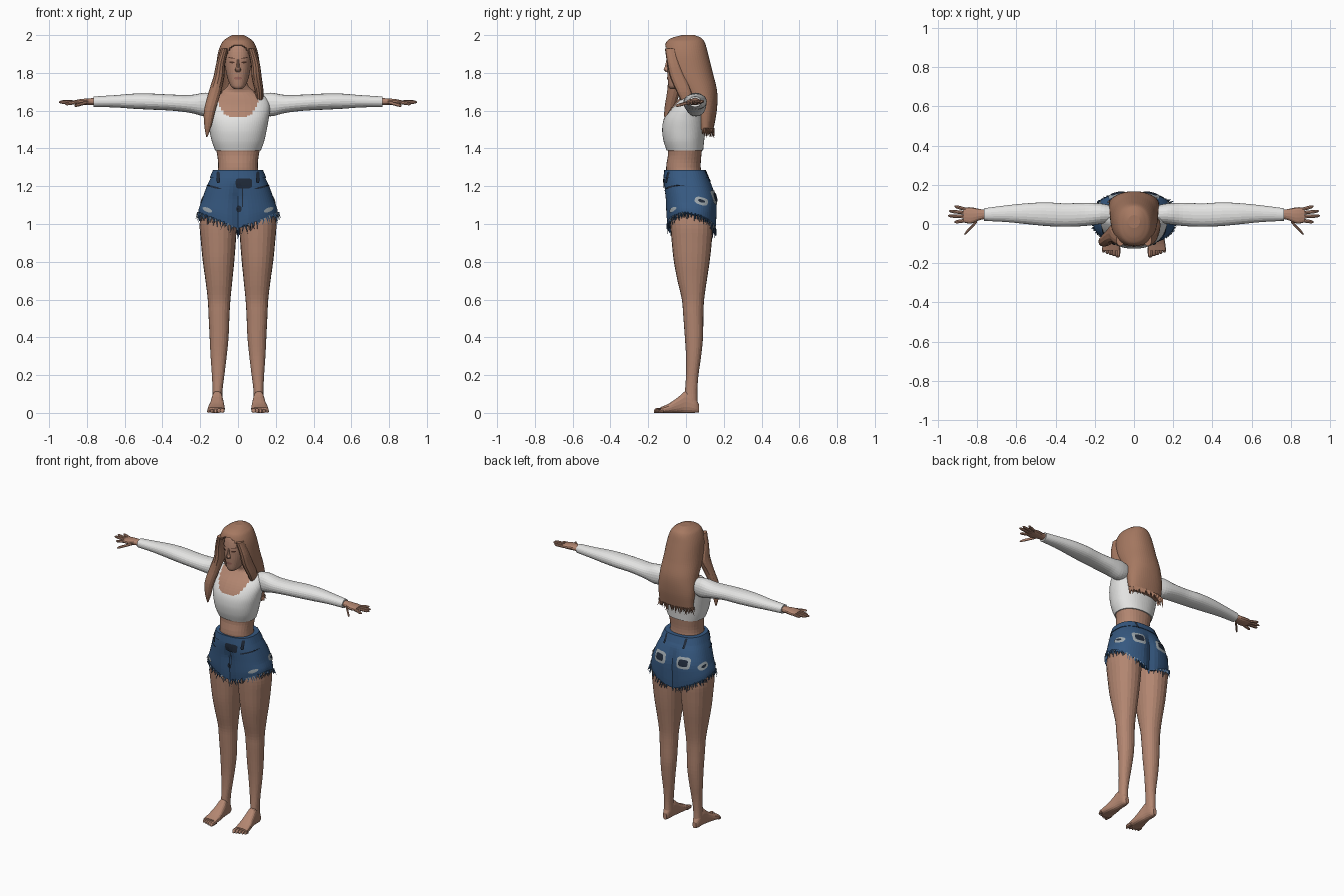
import bpy, bmesh, math, random
from mathutils import Vector
from mathutils.bvhtree import BVHTree

random.seed(4)
if "Cube" in bpy.data.objects:
    bpy.data.objects.remove(bpy.data.objects["Cube"])


def material(name, r, g, b):
    m = bpy.data.materials.new(name)
    m.use_nodes = True
    m.diffuse_color = (r, g, b, 1)
    bsdf = next(n for n in m.node_tree.nodes if n.type == "BSDF_PRINCIPLED")
    bsdf.inputs["Base Color"].default_value = (r, g, b, 1)
    bsdf.inputs["Roughness"].default_value = 0.8
    return m


SKIN = material("skin", .45, .24, .165)
HAIR = material("chestnut hair", .38, .19, .12)
WHITE = material("white cotton", .78, .78, .77)
DENIM = material("blue denim", .037, .1, .22)
NAVY = material("dark denim", .015, .025, .045)
PALE = material("frayed denim", .35, .4, .43)
BROWN = material("dark brown", .07, .03, .02)
LIPS = material("lip rose", .34, .14, .11)
made = []


def finish(name, bm, mat, mirror=False):
    mesh = bpy.data.meshes.new(name)
    bm.to_mesh(mesh)
    bm.free()
    mesh.materials.append(mat)
    ob = bpy.data.objects.new(name, mesh)
    bpy.context.scene.collection.objects.link(ob)
    if mirror:
        ob.modifiers.new("mirror", "MIRROR").use_mirror_merge = False
    made.append(ob)
    return ob


def smooth_rows(rows, steps):
    """Catmull-Rom interpolation between cross-section rows."""
    out = []
    for i in range(len(rows) - 1):
        p0, p1 = rows[max(i - 1, 0)], rows[i]
        p2, p3 = rows[i + 1], rows[min(i + 2, len(rows) - 1)]
        for k in range(steps):
            t = k / steps
            out.append([b + t * (c - a + t * (2*a - 5*b + 4*c - d + t * (3*b - a - 3*c + d))) / 2
                        for a, b, c, d in zip(p0, p1, p2, p3)])
    return out + [list(rows[-1])]


def loft(name, rows, mat, axis="z", n=24, power=2.2, steps=4, grow=0,
         warp=None, keep=None, mirror=False):
    """Skin rounded sections; a row is (position, low a, high a, low b, high b)."""
    bm = bmesh.new()
    rings = []
    for t, a0, a1, b0, b1 in smooth_rows(rows, steps):
        ring = []
        for i in range(n):
            c, s = math.cos(math.tau * i / n), math.sin(math.tau * i / n)
            a = (a0 + a1) / 2 + ((a1 - a0) / 2 + grow) * math.copysign(abs(c) ** (2 / power), c)
            b = (b0 + b1) / 2 + ((b1 - b0) / 2 + grow) * math.copysign(abs(s) ** (2 / power), s)
            co = Vector({"x": (t, a, b), "y": (a, t, b), "z": (a, b, t)}[axis])
            ring.append(bm.verts.new(warp(co) if warp else co))
        rings.append(ring)
    for r, q in zip(rings, rings[1:]):
        for i in range(n):
            j = (i + 1) % n
            bm.faces.new((r[i], r[j], q[j], q[i]))
    bm.faces.new(rings[0])
    bm.faces.new(rings[-1])
    bmesh.ops.recalc_face_normals(bm, faces=bm.faces)
    if keep:
        bad = [f for f in bm.faces if not keep(f.calc_center_median())]
        bmesh.ops.delete(bm, geom=bad, context="FACES")
    return finish(name, bm, mat, mirror)


def sym(rows):
    return [(z, -x, x, y0, y1) for z, x, y0, y1 in rows]


def decal(name, target, mat, u, v, w, h, face="front", power=2, tilt=0, mirror=False, lift=.004):
    """Thin plate wrapped onto the target surface."""
    me = target.data
    tree = BVHTree.FromPolygons([p.co for p in me.vertices], [p.vertices[:] for p in me.polygons])
    ray = Vector({"front": (0, 1, 0), "back": (0, -1, 0), "side": (-1, 0, 0)}[face])
    bm = bmesh.new()

    def put(a, b):
        p, q = u + a * math.cos(tilt) - b * math.sin(tilt), v + a * math.sin(tilt) + b * math.cos(tilt)
        start = Vector((0, p, q) if face == "side" else (p, 0, q)) - ray
        hit, nor, _, _ = tree.ray_cast(start, ray)
        if hit is None:
            hit, nor, _, _ = tree.find_nearest(start + ray)
        return bm.verts.new(hit + (nor if nor.dot(ray) < 0 else -nor) * lift)

    n, rings = 20, []
    for r in (.35, .7, 1):
        ring = []
        for i in range(n):
            c, s = math.cos(math.tau * i / n), math.sin(math.tau * i / n)
            k = r * (abs(c) ** power + abs(s) ** power) ** (-1 / power)
            ring.append(put(w * c * k, h * s * k))
        rings.append(ring)
    bm.faces.new(rings[0])
    for r, q in zip(rings, rings[1:]):
        for i in range(n):
            bm.faces.new((r[i], r[i - 1], q[i - 1], q[i]))
    bm.normal_update()
    bmesh.ops.reverse_faces(bm, faces=[f for f in bm.faces if f.normal.dot(ray) > 0])
    return finish(name, bm, mat, mirror)


def fringe(name, points, length, width, mat):
    """Loose hanging threads as slim pyramids."""
    bm = bmesh.new()
    for p in points:
        p = p + Vector((random.uniform(-width, width), 0, 0))
        base = [bm.verts.new(p + Vector((width * math.cos(a), width * math.sin(a), width)))
                for a in (0, math.tau / 3, -math.tau / 3)]
        sway = random.uniform(-.4, .4) * length
        tip = bm.verts.new(p + Vector((sway, sway / 2, -length * random.uniform(.4, 1))))
        for i in range(3):
            bm.faces.new((base[i - 1], base[i], tip))
    bmesh.ops.recalc_face_normals(bm, faces=bm.faces)
    return finish(name, bm, mat)


# Torso, neck and cropped top
torso = sym([(1.2, .12, -.1, .09), (1.3, .105, -.105, .078), (1.38, .113, -.095, .083),
             (1.44, .133, -.113, .09), (1.5, .146, -.12, .098), (1.56, .157, -.11, .103),
             (1.62, .163, -.075, .108), (1.67, .145, -.03, .1), (1.7, .09, -.012, .085),
             (1.74, .05, -.025, .06), (1.8, .05, -.03, .06)])
loft("torso", torso, SKIN, n=32)


def top_cloth(c):
    if c.y > .03:
        return c.z < 1.68
    return c.z < 1.565 + .12 * (abs(c.x) / .115) ** 4


loft("cropped_top", sym([(1.39, .115, -.097, .085)]) + torso[3:9], WHITE,
     n=72, steps=9, grow=.006, keep=top_cloth)
loft("sleeves", [(.1, .01, .09, 1.59, 1.68), (.17, 0, .105, 1.57, 1.695), (.25, -.01, .108, 1.588, 1.683),
                 (.35, -.014, .105, 1.6, 1.685), (.45, -.01, .11, 1.605, 1.69), (.55, 0, .105, 1.61, 1.69),
                 (.65, .01, .095, 1.617, 1.682), (.765, .016, .08, 1.62, 1.675)],
     WHITE, axis="x", mirror=True)

# Hands
loft("palms", [(.74, .026, .07, 1.628, 1.668), (.78, .022, .075, 1.63, 1.666),
               (.83, .002, .085, 1.63, 1.662), (.868, .008, .084, 1.634, 1.655)],
     SKIN, axis="x", n=14, mirror=True)
fingers = {"thumb": (.8, .015, .865, -.053, 1.625), "index_finger": (.855, .018, .915, .01, 1.635),
           "middle_finger": (.855, .037, .948, .042, 1.645), "ring_finger": (.855, .056, .942, .066, 1.648),
           "little_finger": (.855, .074, .915, .09, 1.65)}
for name, (x0, y0, x1, y1, z1) in fingers.items():
    rows = []
    for t, r in ((0, .009), (.5, .009), (.85, .008), (1, .003)):
        y, z = y0 + (y1 - y0) * t, 1.644 + (z1 - 1.644) * t
        rows.append((x0 + (x1 - x0) * t, y - r, y + r, z - r, z + r))
    loft(name, rows, SKIN, axis="x", n=8, steps=2, mirror=True)

# Legs and feet
loft("legs", [(1.08, .004, .19, -.085, .13), (1, .006, .203, -.083, .142), (.9, .012, .196, -.075, .136),
              (.8, .02, .186, -.064, .125), (.7, .03, .172, -.045, .11), (.6, .04, .16, -.022, .096),
              (.52, .045, .156, -.015, .092), (.4, .05, .15, -.006, .09), (.3, .06, .145, 0, .08),
              (.2, .072, .138, 0, .066), (.12, .082, .135, -.005, .06), (.05, .083, .137, -.01, .06)],
     SKIN, mirror=True)
loft("feet", [(.068, .097, .123, .003, .045), (.045, .086, .135, 0, .085), (0, .081, .139, 0, .115),
              (-.04, .075, .146, 0, .085), (-.09, .07, .158, 0, .05), (-.135, .071, .163, 0, .03)],
     SKIN, axis="y", n=18, power=2.6, mirror=True)
for i in range(5):
    x, r, tip = .083 + .018 * i, .013 - .001 * i, -.17 + .006 * i
    loft(f"toe_{i + 1}", [(y, x - q, x + q, 0, q * 2) for y, q in
                          ((-.12, r), (tip + .02, r), (tip + .006, r * .85), (tip, r * .4))],
         SKIN, axis="y", n=8, steps=2, mirror=True)


# Denim shorts with a lower hem at the crotch and the back
def shorts_shape(p):
    f = min(max((1.12 - p.z) / .1, 0), 1)
    crease = math.exp(-(p.x / .03) ** 2) * min(max((1.22 - p.z) / .08, 0), 1)
    if abs(p.y - .03) > .06:
        p.y -= math.copysign(.018, p.y - .03) * crease
    p.z += f * ((abs(p.x) - .1) * .4 - .2 * max(p.y, 0))
    return p


shorts = loft("shorts", sym([(1.015, .211, -.1, .158), (1.06, .207, -.106, .163), (1.13, .19, -.11, .163),
                             (1.2, .165, -.115, .14), (1.25, .142, -.114, .115), (1.285, .128, -.11, .1)]),
              DENIM, n=64, power=2.5, warp=shorts_shape)
hem = [v.co.copy() for v in shorts.data.vertices[:64]]
fringe("pale_hem_threads", hem, .035, .005, PALE)
fringe("blue_hem_threads", hem + hem, .045, .006, DENIM)
loft("waistband", sym([(1.243, .146, -.116, .119), (1.287, .128, -.111, .101)]),
     DENIM, n=48, power=2.5, grow=.004)
decal("fly_flap", shorts, NAVY, .03, 1.215, .042, .026, power=8, lift=.006)
decal("fly_seam", shorts, NAVY, .025, 1.14, .003, .05, power=6)
decal("fly_button", shorts, NAVY, .005, 1.08, .016, .018)
decal("front_pocket_seams", shorts, NAVY, .125, 1.195, .04, .005, tilt=.25, mirror=True)
decal("front_belt_loops", shorts, NAVY, .1, 1.245, .008, .03, power=6, mirror=True, lift=.009)
decal("back_belt_loops", shorts, NAVY, .07, 1.25, .007, .03, "back", 6, mirror=True, lift=.009)
decal("back_pocket_edges", shorts, PALE, .085, 1.14, .043, .036, "back", 6, mirror=True)
decal("back_pocket_tears", shorts, NAVY, .085, 1.14, .029, .021, "back", 4, mirror=True, lift=.007)
decal("hip_rips", shorts, PALE, .08, 1.12, .035, .02, "side", 3, -.3, True)
decal("hip_rip_holes", shorts, NAVY, .08, 1.12, .018, .008, "side", 2, -.3, True, .007)
decal("thigh_rips", shorts, PALE, .16, 1.075, .026, .011, tilt=.4, mirror=True)

# Head and face
head = loft("head", sym([(1.715, .02, -.084, -.03), (1.73, .038, -.092, 0), (1.77, .055, -.097, .05),
                         (1.82, .066, -.1, .07), (1.88, .07, -.1, .08), (1.94, .06, -.085, .07),
                         (1.975, .03, -.05, .04)]), SKIN, n=32)
loft("nose", sym([(1.87, .006, -.104, -.08), (1.835, .009, -.112, -.08), (1.818, .015, -.119, -.08),
                  (1.806, .012, -.108, -.08)]), SKIN, n=10)
decal("eyes", head, BROWN, .031, 1.856, .014, .005, tilt=.1, mirror=True, lift=.003)
decal("eyebrows", head, BROWN, .033, 1.879, .018, .0025, tilt=.15, mirror=True, lift=.003)
decal("lips", head, LIPS, 0, 1.772, .021, .008, lift=.004)


# Long hair with a face opening
def hair_keep(c):
    if c.z > 1.95:
        return True
    if c.z > 1.88:
        return c.y > -.06 or abs(c.x) > .08 * math.sqrt((1.95 - c.z) / .07)
    return c.y > min(0, -.07 + (1.88 - c.z) * .4)


hair = loft("long_hair", sym([(1.5, .12, .06, .145), (1.6, .128, .03, .163), (1.7, .125, -.03, .165),
                              (1.8, .119, -.1, .142), (1.9, .107, -.116, .117), (1.96, .085, -.106, .1),
                              (1.985, .058, -.075, .08), (2, .03, -.02, .045)]),
            HAIR, n=56, steps=8, keep=hair_keep)
solid = hair.modifiers.new("thickness", "SOLIDIFY")
solid.thickness = .01
tips = [v.co.copy() for v in hair.data.vertices[:56]]
fringe("hair_tips", [p for p in tips if p.y > .09] * 2, .045, .008, HAIR)
loft("left_front_lock", [(1.93, .05, .09, -.112, -.05), (1.85, .068, .115, -.1, -.03),
                         (1.78, .072, .125, -.085, 0), (1.7, .09, .135, -.05, .03),
                         (1.64, .1, .13, -.02, .04)], HAIR, n=12)
loft("right_front_lock", [(1.93, -.09, -.05, -.112, -.05), (1.85, -.115, -.068, -.1, -.03),
                          (1.78, -.13, -.072, -.095, 0), (1.7, -.155, -.09, -.1, -.03),
                          (1.6, -.18, -.12, -.115, -.06), (1.52, -.178, -.14, -.11, -.07),
                          (1.46, -.168, -.162, -.09, -.08)], HAIR, n=12)

# Smooth shading with kept edges
for ob in bpy.context.view_layer.objects:
    ob.select_set(ob in made)
bpy.context.view_layer.objects.active = made[0]
bpy.ops.object.shade_smooth_by_angle(angle=math.radians(40))
